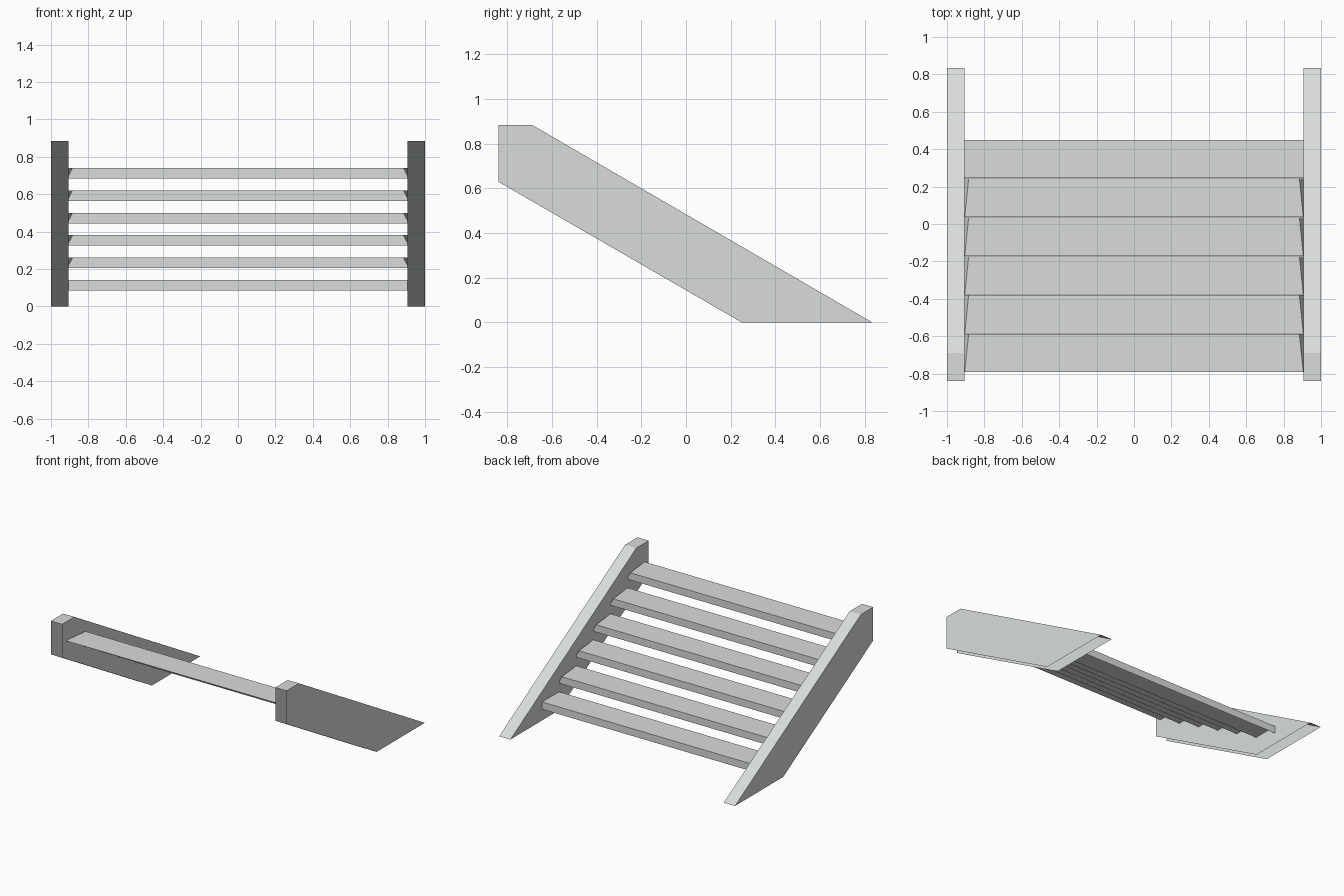
import bpy
import bmesh
from mathutils import Vector

cube = bpy.data.objects.get("Cube")
if cube:
    bpy.data.objects.remove(cube, do_unlink=True)

# Single pale grey finish
COLOUR = (0.69, 0.72, 0.705, 1)
grey = bpy.data.materials.new("pale grey")
grey.use_nodes = True
grey.diffuse_color = COLOUR
grey.node_tree.nodes["Principled BSDF"].inputs["Base Color"].default_value = COLOUR


def shell(name, panels):
    """Build an open shell from (outward direction, corner points) panels."""
    bm = bmesh.new()
    for outward, points in panels:
        face = bm.faces.new([bm.verts.new(p) for p in points])
        face.normal_update()
        if face.normal.dot(Vector(outward)) < 0:
            face.normal_flip()
    bmesh.ops.remove_doubles(bm, verts=bm.verts, dist=0.0001)
    mesh = bpy.data.meshes.new(name)
    bm.to_mesh(mesh)
    bm.free()
    mesh.materials.append(grey)
    obj = bpy.data.objects.new(name, mesh)
    bpy.context.collection.objects.link(obj)


UP, BACK = (0, 0, 1), (0, 1, 0)
INNER, OUTER = 0.905, 1.0

# Sloping side boards: two cheeks and the upper edges, open underneath and in front
board = [(-0.84, 0.63), (0.25, 0), (0.835, 0), (-0.69, 0.885), (-0.84, 0.885)]
toe, crest, tip = board[2:]
for side, sign in (("left", 1), ("right", -1)):
    inner, outer = sign * INNER, sign * OUTER
    panels = [((-sign, 0, 0), [(inner, y, z) for y, z in board]),
              ((sign, 0, 0), [(outer, y, z) for y, z in board])]
    for a, b in ((toe, crest), (crest, tip)):
        panels.append((UP, [(inner, *a), (outer, *a), (outer, *b), (inner, *b)]))
    shell(side + "_stringer", panels)

# Treads: a top and a back riser, rising towards the front
DEPTH, THICK, RUN, RISE = 0.205, 0.056, 0.2075, 0.12
NOTCH, DROP = 0.884, 0.04

for n in range(6):
    back, base = 0.45 - n * RUN, 0.085 + n * RISE
    front, top = back - DEPTH, base + THICK
    # Upper treads have their back corners sliced off
    edge, low = (INNER, top) if n == 0 else (NOTCH, top - DROP)
    corners = [(-INNER, front, top), (INNER, front, top)]
    rear = [(edge, back, top), (-edge, back, top)]
    riser = [(-INNER, back, base), (INNER, back, base)]
    panels = [(UP, corners + rear)]
    if n == 0:
        panels.append((BACK, riser + rear))
    else:
        panels.append((BACK, riser + [(INNER, back, low)] + rear + [(-INNER, back, low)]))
        for s in (-1, 1):
            panels.append((UP, [(s * INNER, front, top), (s * edge, back, top),
                                (s * INNER, back, low)]))
    shell(f"tread_{n + 1}", panels)
